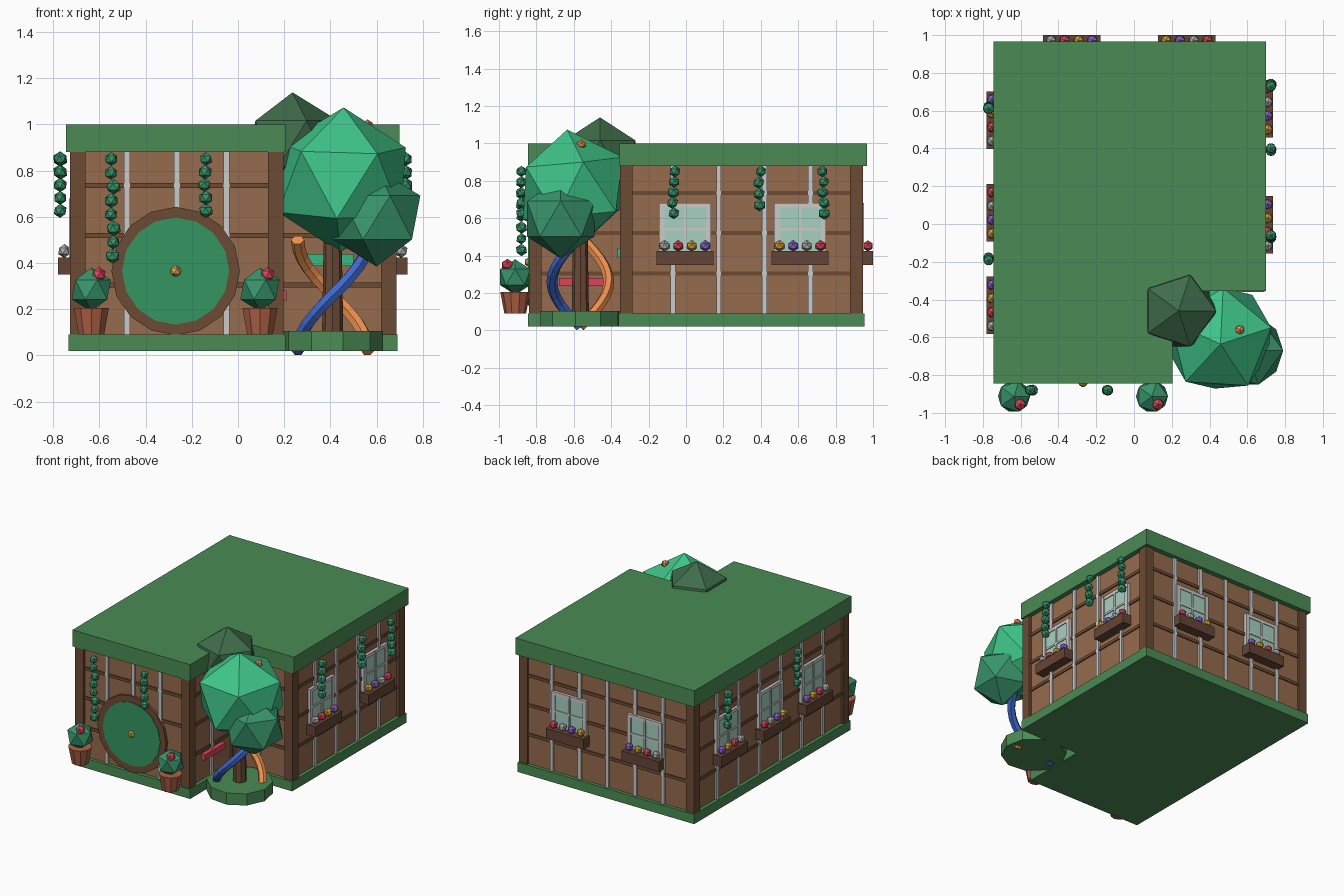
import bpy, bmesh, random
from math import pi, sin, cos
from mathutils import Matrix, Euler

if "Cube" in bpy.data.objects:
    bpy.data.objects.remove(bpy.data.objects["Cube"])

random.seed(4)
COL = dict(
    green=(.07, .26, .09), leaf=(.04, .30, .15), bright=(.05, .56, .25), dark=(.05, .15, .07),
    wall=(.30, .15, .075), timber=(.15, .07, .035), box=(.13, .06, .035), white=(.75, .75, .72),
    pane=(.38, .64, .53), door=(.035, .30, .12), gold=(.65, .38, .06), pot=(.42, .12, .06),
    red=(.72, .06, .10), grey=(.42, .42, .42), orange=(.85, .28, .08), amber=(.65, .33, .04),
    purple=(.27, .12, .60), blue=(.05, .14, .62), mint=(.04, .48, .24))
MATS = {}


def finish(name, bm, col, M=Matrix()):
    me = bpy.data.meshes.new(name)
    bm.transform(M)
    bmesh.ops.recalc_face_normals(bm, faces=bm.faces)
    bm.to_mesh(me)
    bm.free()
    paint(me, col)
    ob = bpy.data.objects.new(name, me)
    bpy.context.collection.objects.link(ob)
    return ob


def paint(data, col):
    if col not in MATS:
        MATS[col] = bpy.data.materials.new(col)
        MATS[col].diffuse_color = (*COL[col], 1)
    data.materials.append(MATS[col])


def box(name, x0, x1, y0, y1, z0, z1, col):
    bm = bmesh.new()
    bmesh.ops.create_cube(bm, size=1)
    M = Matrix.Translation(((x0 + x1) / 2, (y0 + y1) / 2, (z0 + z1) / 2)) @ \
        Matrix.Diagonal((abs(x1 - x0), abs(y1 - y0), z1 - z0, 1))
    return finish(name, bm, col, M)


def ball(name, c, r, col, rot=(0, 0, 0)):
    bm = bmesh.new()
    bmesh.ops.create_icosphere(bm, subdivisions=1, radius=r)
    return finish(name, bm, col, Matrix.Translation(c) @ Euler(rot).to_matrix().to_4x4())


def cone(name, c, r1, r2, h, n, col, rot=(0, 0, 0)):
    bm = bmesh.new()
    bmesh.ops.create_cone(bm, cap_ends=True, segments=n, radius1=r1, radius2=r2, depth=h)
    return finish(name, bm, col, Matrix.Translation(c) @ Euler(rot).to_matrix().to_4x4())


def slab(name, x0, x1, y0, y1, xw, ym, z0, z1, col):
    """L-shaped slab: full-width back part plus narrower front wing."""
    bm = bmesh.new()
    pts = [(x0, y0), (xw, y0), (xw, ym), (x1, ym), (x1, y1), (x0, y1)]
    f = bm.faces.new([bm.verts.new((x, y, z0)) for x, y in pts])
    up = bmesh.ops.extrude_face_region(bm, geom=[f], use_keep_orig=True)['geom']
    for v in up:
        if isinstance(v, bmesh.types.BMVert):
            v.co.z = z1
    return finish(name, bm, col)


# floor, walls and roof share the L-shaped plan
slab('base', -.735, .69, -.845, .955, .205, -.36, .02, .09, 'green')
slab('walls', -.71, .665, -.82, .93, .18, -.335, .09, .88, 'wall')
slab('roof', -.745, .70, -.845, .967, .205, -.355, .88, 1.0, 'green')

# corner posts
for x0, y0 in [(-.728, -.84), (.13, -.84), (-.728, .878), (.62, .878), (.62, -.352), (.13, -.352)]:
    box('corner_post', x0, x0 + .067, y0, y0 + .067, .09, .88, 'timber')


def on_wall(name, wall, u0, u1, z0, z1, d, col):
    """Box standing d out from a wall; wall = (axis of normal, plane, sign)."""
    ax, p, s = wall
    a, b = sorted((p - s * .01, p + s * d))
    return box(name, a, b, u0, u1, z0, z1, col) if ax == 'x' else box(name, u0, u1, a, b, z0, z1, col)


def wall_point(wall, u, d, z):
    ax, p, s = wall
    return (p + s * d, u, z) if ax == 'x' else (u, p + s * d, z)


FRONT, BACK, INNER = ('y', -.82, -1), ('y', .93, 1), ('y', -.335, -1)
LEFT, RIGHT, NOOK = ('x', -.71, -1), ('x', .665, 1), ('x', .18, 1)

# rails and pale upright strips on each wall
for wall, a, b, n in [(FRONT, -.695, .165, 4), (BACK, -.695, .65, 6), (INNER, .165, .65, 2),
                      (LEFT, -.80, .91, 7), (RIGHT, -.315, .91, 5), (NOOK, -.80, -.335, 2)]:
    for z in (.305, .52, .735):
        on_wall('wall_rail', wall, a, b, z - .011, z + .011, .008, 'timber')
    for i in range(1, n):
        u = a + (b - a) * i / n
        on_wall('wall_strip', wall, u - .013, u + .013, .09, .88, .012, 'white')

# windows with flower boxes
PETALS = ['grey', 'red', 'amber', 'purple']
for k, (wall, u) in enumerate([(RIGHT, -.005), (RIGHT, .61), (BACK, -.33), (BACK, .28),
                               (LEFT, .55), (LEFT, .06), (LEFT, -.43)]):
    on_wall('window_pane', wall, u - .13, u + .13, .41, .67, .014, 'pane')
    for du in (-.125, 0, .125):
        w = .014 if du else .007
        on_wall('window_upright', wall, u + du - w, u + du + w, .40, .68, .022, 'white')
    for z, w in ((.41, .012), (.54, .007), (.668, .012)):
        on_wall('window_bar', wall, u - .139, u + .139, z - w, z + w, .02, 'white')
    on_wall('flower_box', wall, u - .152, u + .152, .35, .425, .07, 'box')
    for i in range(4):
        ball('box_flower', wall_point(wall, u - .11 + i * .073, .042, .452), .03, PETALS[(i + 2 * k) % 4])

# hanging vines
for wall, u, n in [(FRONT, -.545, 8), (FRONT, -.145, 5), (RIGHT, -.065, 5), (RIGHT, .393, 4),
                   (RIGHT, .735, 5), (LEFT, .615, 5), (LEFT, -.185, 5)]:
    step = .06 if n != 5 else .056
    for i in range(n):
        ball('vine_leaf', wall_point(wall, u + random.uniform(-.008, .008), .06, .85 - i * step),
             random.uniform(.029, .034), 'leaf', (0, 0, random.random()))

# round front door
cone('door_frame', (-.27, -.83, .365), .278, .278, .02, 16, 'timber', (pi / 2, 0, 0))
cone('door', (-.27, -.834, .365), .232, .232, .02, 16, 'door', (pi / 2, 0, 0))
ball('door_knob', (-.27, -.838, .365), .028, 'gold')

# potted bushes either side of the door
for x in (-.635, .095):
    cone('plant_pot', (x, -.913, .148), .058, .08, .116, 10, 'pot')
    ball('pot_bush', (x, -.913, .285), .095, 'leaf')
    ball('bush_flower', (x + .032, -.955, .35), .033, 'red')

# tree in the corner, in a round planter
TX, TY = .41, -.565
cone('planter', (TX, TY, .0625), .22, .22, .085, 10, 'green', (0, 0, .2))
cone('trunk', (TX, TY, .40), .046, .036, .62, 8, 'timber')
ball('canopy_main', (.45, -.605, .76), .315, 'bright', (.1, 0, .25))
ball('canopy_low', (.60, -.67, .597), .212, 'leaf')
ball('canopy_top', (.236, -.46, .917), .222, 'dark')
ball('fruit', (.56, -.56, .995), .027, 'orange')

# two spiral slides round the trunk
for name, start, col in (('blue_slide', pi, 'blue'), ('orange_slide', 0, 'orange')):
    cu = bpy.data.curves.new(name, 'CURVE')
    cu.dimensions = '3D'
    cu.bevel_depth, cu.bevel_resolution, cu.use_fill_caps = .029, 1, True
    sp = cu.splines.new('POLY')
    sp.points.add(12)
    for i, p in enumerate(sp.points):
        a = start + pi * i / 12
        p.co = (TX + .152 * cos(a), TY + .152 * sin(a), .02 + .48 * i / 12, 1)
    sp.use_smooth = False
    paint(cu, col)
    bpy.context.collection.objects.link(bpy.data.objects.new(name, cu))

# coloured boards on the walls behind the tree
on_wall('green_board', INNER, .285, .50, .388, .44, .03, 'mint')
on_wall('red_board', NOOK, -.68, -.44, .238, .28, .03, 'red')

for m in bpy.data.materials:
    if m.users and not m.is_grease_pencil:
        m.use_nodes = True
        m.node_tree.nodes["Principled BSDF"].inputs["Base Color"].default_value = m.diffuse_color
